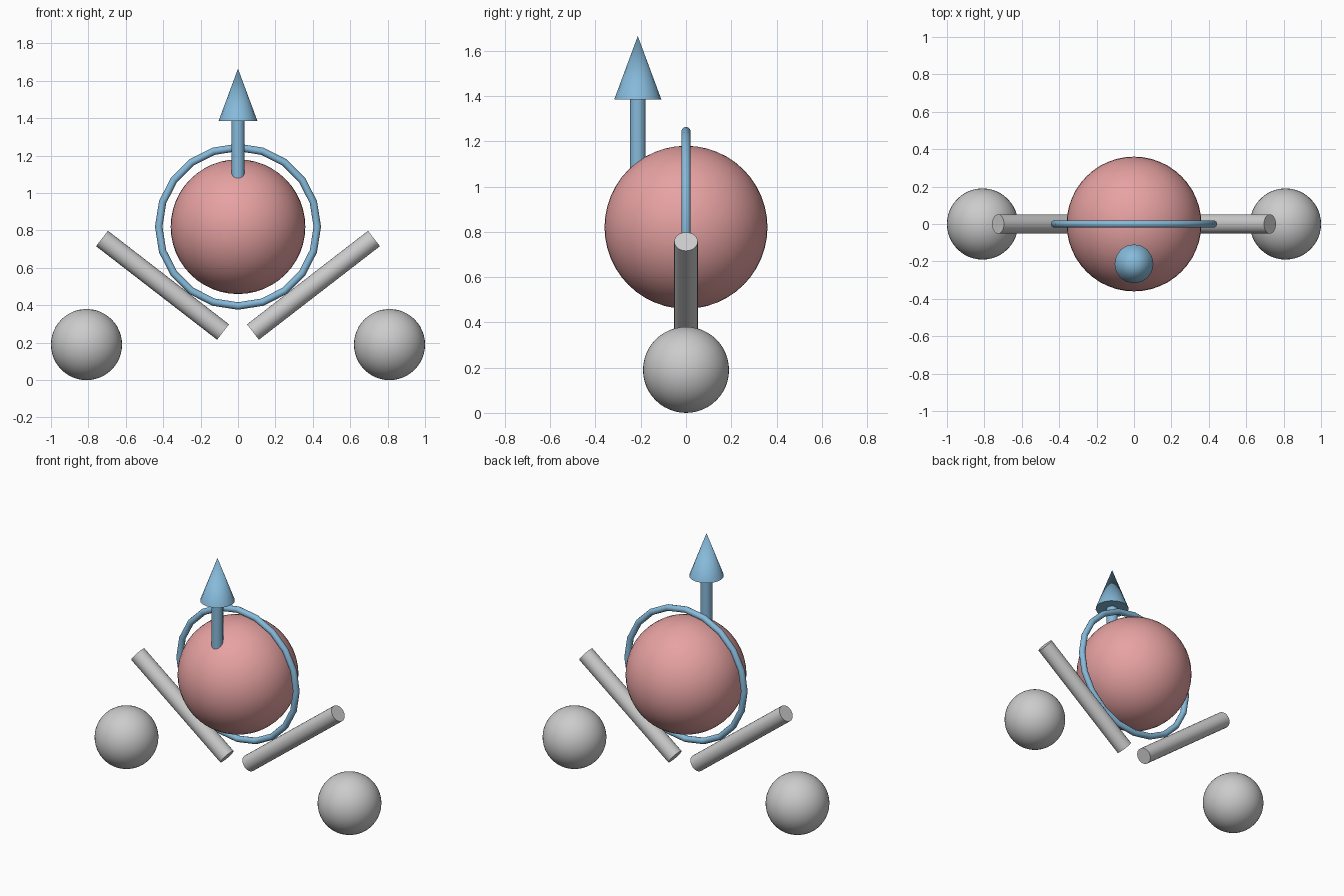
import bpy
from math import radians
from mathutils import Vector

if "Cube" in bpy.data.objects:
    bpy.data.objects.remove(bpy.data.objects["Cube"])


def material(name, rgb):
    m = bpy.data.materials.new(name)
    m.diffuse_color = (*rgb, 1)
    m.use_nodes = True
    m.node_tree.nodes["Principled BSDF"].inputs["Base Color"].default_value = m.diffuse_color
    return m


RED = material("red", (0.80, 0.36, 0.36))
BLUE = material("blue", (0.24, 0.49, 0.70))


def finish(name, mat=None, angle=30):
    ob = bpy.context.object
    ob.name = name
    if mat:
        ob.data.materials.append(mat)
    bpy.ops.object.shade_smooth_by_angle(angle=radians(angle))
    return ob


def ball(name, loc, r, mat=None):
    bpy.ops.mesh.primitive_uv_sphere_add(segments=48, ring_count=24, radius=r, location=loc)
    finish(name, mat)


def rod(name, a, b, r1, r2, sides, mat=None):
    """Cylinder or cone running from point a to point b."""
    a, b = Vector(a), Vector(b)
    d = b - a
    bpy.ops.mesh.primitive_cone_add(vertices=sides, radius1=r1, radius2=r2, depth=d.length,
                                    location=(a + b) / 2,
                                    rotation=d.to_track_quat('Z', 'Y').to_euler())
    return finish(name, mat)


# Large ball with an upright ring around it
ball("large_ball", (0, 0, 0.82), 0.36, RED)
bpy.ops.mesh.primitive_torus_add(major_segments=20, minor_segments=10, major_radius=0.424,
                                 minor_radius=0.02, location=(0, 0, 0.82),
                                 rotation=(radians(90), 0, 0))
finish("ring", BLUE, 40)

# Up arrow, its shaft sunk into the front of the ball
rod("arrow_shaft", (0, -0.213, 1.0), (0, -0.213, 1.385), 0.035, 0.035, 16, BLUE)
rod("arrow_head", (0, -0.213, 1.385), (0, -0.213, 1.665), 0.104, 0, 16, BLUE)

# Sloping support rods and outer balls on both sides
for side, s in (("left", -1), ("right", 1)):
    rod(side + "_support_rod", (s * 0.08, 0, 0.257), (s * 0.727, 0, 0.757), 0.052, 0.052, 24)
    ball(side + "_outer_ball", (s * 0.81, 0, 0.19), 0.19)
